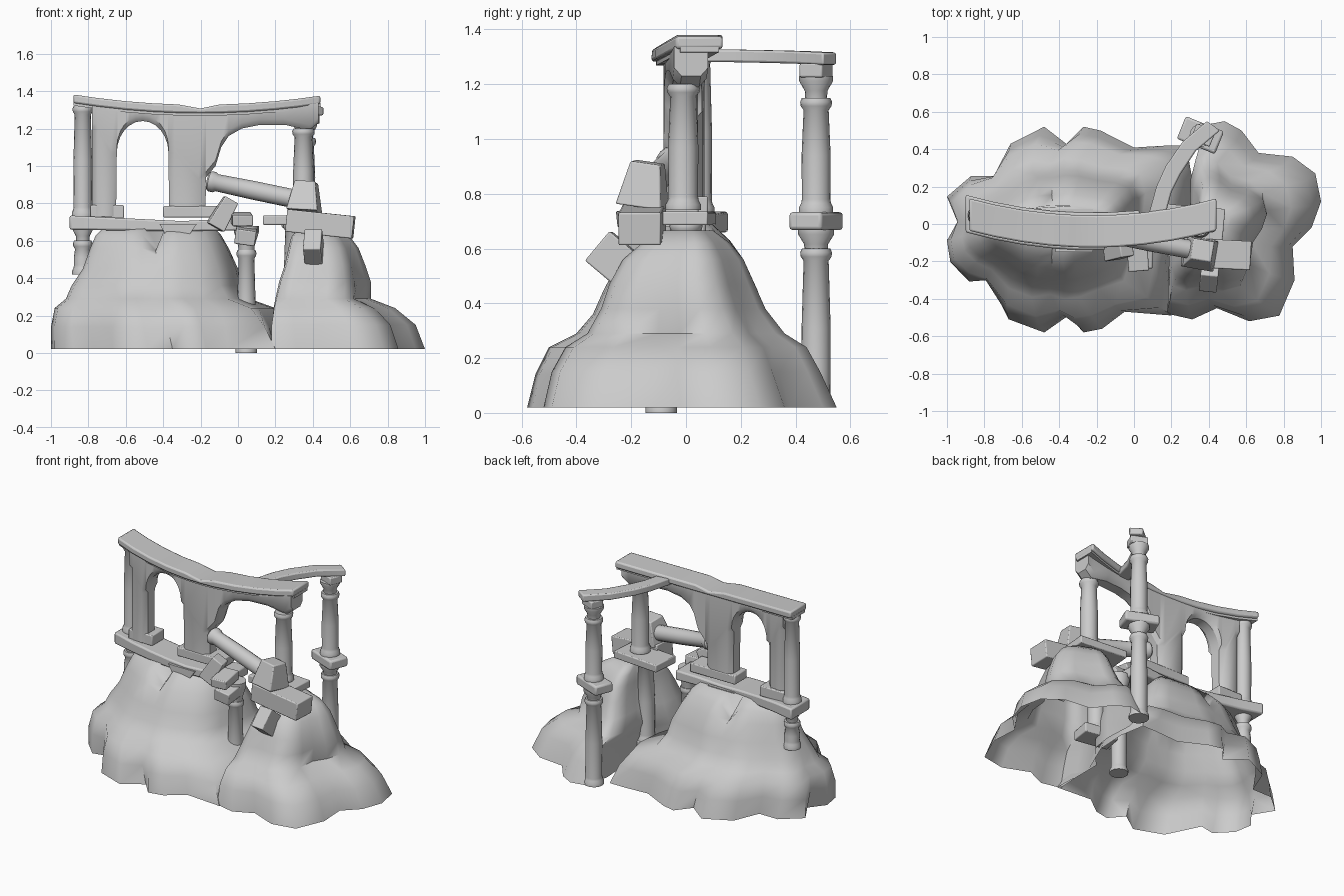
import bpy, bmesh, math
from mathutils import Vector, Matrix, Euler

if "Cube" in bpy.data.objects:
    bpy.data.objects.remove(bpy.data.objects["Cube"])

stone = bpy.data.materials.new("grey_stone")
stone.use_nodes = True
stone.diffuse_color = (0.6, 0.6, 0.6, 1)
stone.node_tree.nodes["Principled BSDF"].inputs["Base Color"].default_value = (0.6, 0.6, 0.6, 1)


def finish(name, bm, angle=40, bevel=0):
    bmesh.ops.recalc_face_normals(bm, faces=bm.faces)
    mesh = bpy.data.meshes.new(name)
    bm.to_mesh(mesh)
    bm.free()
    mesh.materials.append(stone)
    ob = bpy.data.objects.new(name, mesh)
    bpy.context.collection.objects.link(ob)
    if bevel:
        mod = ob.modifiers.new("worn_edges", 'BEVEL')
        mod.width, mod.segments = bevel, 2
    bpy.ops.object.select_all(action='DESELECT')
    ob.select_set(True)
    bpy.context.view_layer.objects.active = ob
    bpy.ops.object.shade_smooth_by_angle(angle=math.radians(angle))
    return ob


def loft(name, rings, caps=True, **kw):
    """Skin a list of closed rings of points."""
    bm = bmesh.new()
    rows = [[bm.verts.new(p) for p in ring] for ring in rings]
    n = len(rows[0])
    for a, b in zip(rows, rows[1:]):
        for i in range(n):
            j = (i + 1) % n
            bm.faces.new((a[i], a[j], b[j], b[i]))
    bm.faces.new(rows[-1])
    if caps:
        bm.faces.new(rows[0])
    return finish(name, bm, **kw)


def mound(name, outline, levels, soften, notch=()):
    """Rock hill: base outline, smoother with height, refitted to a box per level."""
    pts = [Vector(p) for p in outline]
    rings = []
    for z, x0, x1, y0, y1 in levels:
        xs, ys = [p.x for p in pts], [p.y for p in pts]
        ring = []
        for i, p in enumerate(pts):
            u = (p.x - min(xs)) / (max(xs) - min(xs))
            v = (p.y - min(ys)) / (max(ys) - min(ys))
            dip = max(0, z - .5) * .65 if i in notch else 0
            ring.append((x0 + u * (x1 - x0), y0 + v * (y1 - y0), z - dip))
        rings.append(ring)
        pts = [p.lerp((pts[i - 1] + pts[(i + 1) % len(pts)]) / 2, soften) for i, p in enumerate(pts)]
    return loft(name, rings, caps=False, angle=65)


def lathe(name, profile, base, tip=None, sides=16):
    """Turned part: profile (radius, height) standing at base, or laid towards tip."""
    base = Vector(base)
    turn = Matrix() if tip is None else (Vector(tip) - base).to_track_quat('Z', 'Y').to_matrix().to_4x4()
    rings = [[base + turn @ Vector((r * math.cos(t), r * math.sin(t), h))
              for t in (2 * math.pi * i / sides for i in range(sides))] for r, h in profile]
    return loft(name, rings)


def column(name, x, y, z0, z1, r=0.052):
    h = z1 - z0
    lathe(name, [(r * 1.2, 0), (r * 1.2, .02), (r * 1.05, .035), (r, .05), (r * 1.02, h * .5),
                 (r * .88, h - .045), (r * 1.08, h - .03), (r * 1.12, h - .015), (r, h)], (x, y, z0))


def capital(name, x, y, z0, z1, r=0.05):
    h = z1 - z0
    lathe(name, [(r * .75, 0), (r * .8, h * .4), (r * 1.2, h * .8), (r * 1.2, h)], (x, y, z0))


def block(name, at, size, rot=(0, 0, 0), taper=1.0, bevel=0.006):
    bm = bmesh.new()
    bmesh.ops.create_cube(bm, size=1)
    for v in bm.verts:
        if v.co.z > 0:
            v.co.x *= taper
            v.co.y *= taper
        v.co = Vector(c * s for c, s in zip(v.co, size))
    turn = Euler([math.radians(a) for a in rot]).to_matrix().to_4x4()
    bm.transform(Matrix.Translation(at) @ turn)
    return finish(name, bm, bevel=bevel)


def bow(x, mid, rise):
    """Plan curve shared by the wall, cornice and ledge."""
    return mid + rise * ((x + 0.22) / 0.66) ** 2


def strip(name, stations, half, curve=(-.04, .09), **kw):
    """Curved course made of stations (x, bottom, top)."""
    rings = []
    for x, a, b in stations:
        y = bow(x, *curve)
        rings.append([(x, y - half, a), (x, y + half, a), (x, y + half, b), (x, y - half, b)])
    return loft(name, rings, **kw)


# Rock hills
mound("large_rock",
      [(-1, .15), (-.92, .02), (-1, -.08), (-.98, -.2), (-.88, -.3), (-.78, -.28), (-.67, -.5),
       (-.48, -.57), (-.35, -.48), (-.27, -.57), (-.17, -.55), (-.05, -.46), (.2, -.48), (.19, -.2),
       (.3, .05), (.31, .25), (.28, .42), (.17, .42), (0, .41), (-.18, .5), (-.27, .52), (-.35, .42),
       (-.48, .52), (-.66, .43), (-.73, .26), (-.87, .26)],
      [(.02, -1, .31, -.58, .52), (.14, -1, .27, -.55, .48), (.24, -.98, .2, -.5, .44),
       (.29, -.92, .06, -.4, .35), (.36, -.89, .02, -.34, .29), (.45, -.83, 0, -.3, .26),
       (.56, -.79, -.05, -.24, .21), (.63, -.76, -.09, -.18, .16), (.685, -.7, -.14, -.1, .1)],
      .18, notch=(8, 21))
mound("small_rock",
      [(.19, -.48), (.32, -.51), (.45, -.45), (.62, -.52), (.78, -.49), (.86, -.3), (.85, -.12),
       (.95, -.02), (1, .12), (.97, .27), (.85, .36), (.67, .38), (.58, .5), (.49, .55), (.39, .53),
       (.35, .36), (.36, .17), (.34, .03), (.2, -.13), (.2, -.32)],
      [(.02, .18, 1, -.52, .55), (.15, .18, .95, -.49, .49), (.24, .19, .84, -.44, .44),
       (.29, .2, .71, -.36, .36), (.38, .22, .71, -.31, .29), (.47, .25, .68, -.28, .25),
       (.56, .27, .645, -.23, .21), (.62, .285, .6, -.16, .16), (.665, .32, .52, -.09, .1)], .1)
# Pointed footing between ledge and large rock
loft("ledge_footing", [[(-.42, y, .69), (-.33, y, .53), (-.22, y, .69)] for y in (-.15, .08)])

# Arched wall with rounded reveals: stations (x, bottom, springing, edge half-width)
arch = [(-.51 + .138 * math.cos(t), 1.07 + .17 * math.sin(t))
        for t in (math.pi * (1 - i / 12) for i in range(13))]
thick, thin = .062, .035


def wall_top(x):
    return 1.31 + .05 * ((x + .2) / .65) ** 2


stations = [(-.78, .73, 1.2, thin), (-.75, .73, 1.2, thick), (-.68, .73, 1.07, thick),
            (-.652, .73, 1.07, thin)]
stations += [(x, z, z, thin) for x, z in arch]
stations += [(-.368, .73, 1.07, thin), (-.34, .73, 1.07, thick), (-.21, .73, .93, thick),
             (-.175, .73, .93, thin)]
stations += [(x, z, z, thin) for x, z in ((-.17, .94), (-.12, 1), (-.09, 1.1), (-.05, 1.16),
                                          (.02, 1.2), (.12, 1.22), (.25, 1.22), (.38, 1.19), (.43, 1.23))]
rings = []
for x, low, spring, edge in stations:
    y = bow(x, -.02, .04)
    section = [(edge, low), (edge, spring), (thick, spring + .03), (thick, wall_top(x) - .02)]
    rings.append([(x, y - w, z) for w, z in section] + [(x, y + w, z) for w, z in reversed(section)])
loft("arched_wall", rings, angle=50)
block("left_pier_base", (-.7, .015, .755), (.18, .13, .07))
block("middle_pier_base", (-.23, -.02, .755), (.34, .13, .06))

# Sagging cornice and the ledge under the wall
bends = [-.88, -.75, -.6, -.45, -.32, -.2, -.1, .05, .2, .32, .44]
strip("cornice", [(x, wall_top(x) - .028, wall_top(x) + .017 - .02 * (abs(x + .2) < .01))
                  for x in bends], .086, bevel=.01)
strip("cornice_moulding", [(x, wall_top(x) - .042, wall_top(x) - .022) for x in bends], .07)
strip("ledge", [(x, .65 + .015 * abs(x + .3), .705 + .05 * abs(x + .3))
                for x in (-.9, -.75, -.6, -.45, -.3, -.15, .03)], .1, bevel=.01)

# Standing columns
column("left_upper_column", -.83, .045, .73, 1.32, .049)
column("left_lower_column", -.83, .045, .42, .6, .047)
capital("left_lower_capital", -.83, .045, .59, .68, .047)
column("right_upper_column", .35, -.01, .74, 1.2, .054)
block("right_platform", (.31, 0, .71), (.34, .19, .05), (0, 0, -5))
column("right_lower_column", .3, 0, .15, .7, .054)
block("right_column_foot", (.3, 0, .13), (.23, .14, .065), (0, 0, -10))
column("middle_lower_column", .045, -.09, 0, .55, .048)
capital("middle_capital", .045, -.09, .5, .68, .055)

# Back column with its platform and curved beam
column("back_lower_column", .36, .475, .02, .6)
capital("back_lower_capital", .36, .475, .58, .67, .055)
block("back_platform", (.355, .475, .7), (.22, .13, .065), (0, 0, -22), bevel=.012)
column("back_upper_column", .36, .475, .73, 1.15)
capital("back_upper_capital", .36, .475, 1.14, 1.23, .052)
block("back_abacus", (.37, .475, 1.25), (.11, .09, .05), (0, 0, -22))
left_edge = [(.07, .02), (.12, .2), (.17, .31), (.26, .44), (.39, .55)]
right_edge = [(.16, .02), (.2, .17), (.25, .27), (.33, .39), (.46, .5)]
loft("curved_beam", [[(*a, z), (*b, z), (*b, z + .046), (*a, z + .046)]
                     for a, b, z in zip(left_edge, right_edge, (1.28, 1.28, 1.278, 1.275, 1.27))],
     bevel=.008)

# Fallen column and broken stones
lathe("fallen_column", [(.045, 0), (.055, .01), (.055, .035), (.046, .05), (.05, .25), (.05, .5)],
      (-.16, -.05, .92), (.32, -.14, .82))
block("fallen_capital", (.36, -.15, .835), (.17, .17, .16), (-8, 3, -10), .65)
block("fallen_slab", (.44, -.16, .69), (.36, .155, .12), (0, 6, -3))
block("fallen_shard", (.405, -.255, .555), (.095, .17, .14), (-40, 0, -6))
block("leaning_stone", (-.08, -.14, .745), (.1, .1, .17), (0, 30, 8), .8)
block("loose_slab", (.02, -.17, .715), (.11, .16, .06), (6, 0, 4))
block("loose_stone", (.04, -.17, .625), (.11, .13, .08), (8, 8, 0))
